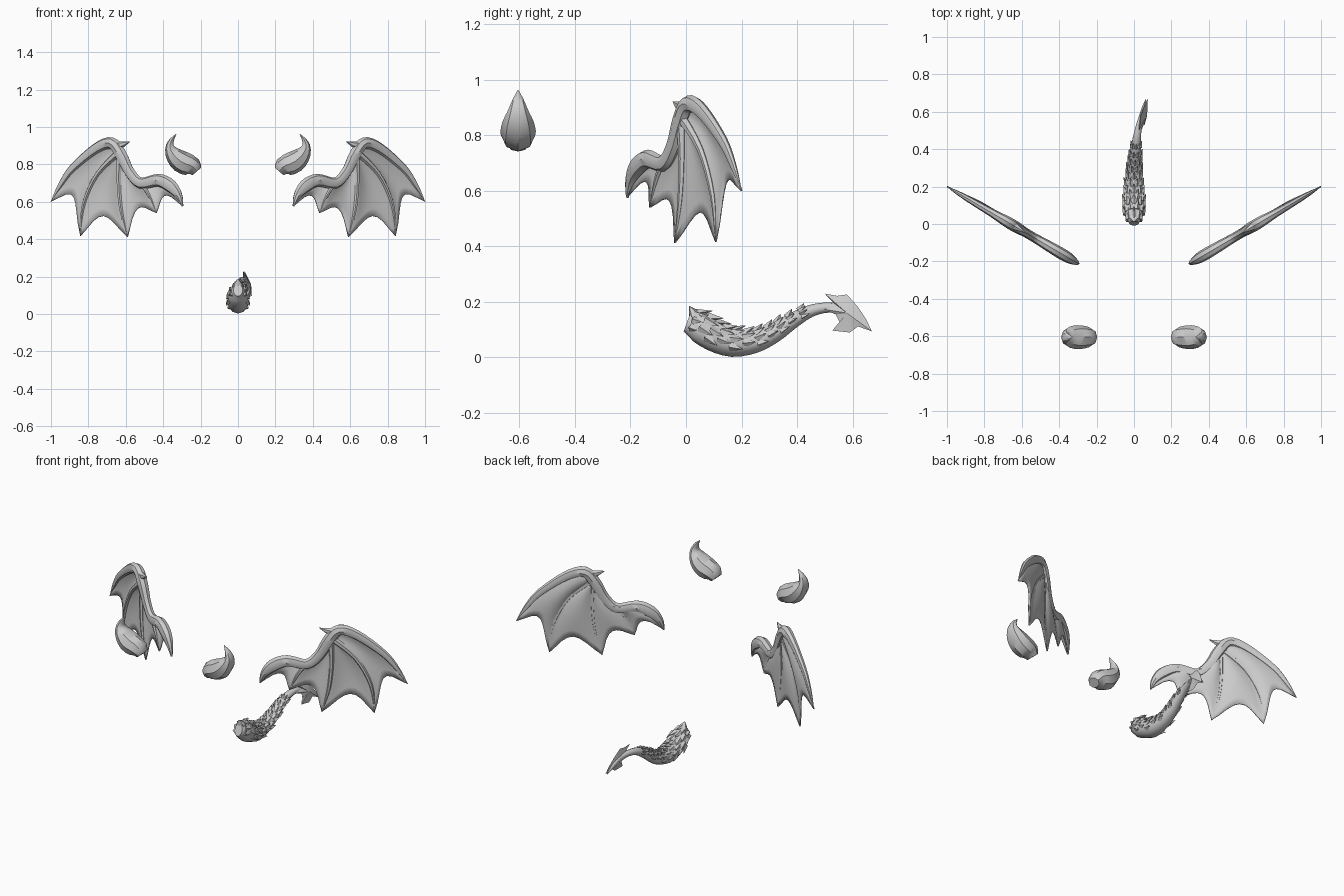
import bpy, bmesh, math
from mathutils import Vector

if "Cube" in bpy.data.objects:
    bpy.data.objects.remove(bpy.data.objects["Cube"])

grey = bpy.data.materials.new("plain_grey")
grey.diffuse_color = (0.6, 0.6, 0.6, 1)
grey.use_nodes = True
grey.node_tree.nodes["Principled BSDF"].inputs["Base Color"].default_value = grey.diffuse_color


def finish(name, bm, mirror=False, angle=40, thickness=0):
    bmesh.ops.remove_doubles(bm, verts=bm.verts, dist=0.0004)
    bmesh.ops.recalc_face_normals(bm, faces=bm.faces)
    mesh = bpy.data.meshes.new(name)
    bm.to_mesh(mesh)
    bm.free()
    mesh.materials.append(grey)
    mesh.shade_smooth()
    mesh.set_sharp_from_angle(angle=math.radians(angle))
    ob = bpy.data.objects.new(name, mesh)
    bpy.context.collection.objects.link(ob)
    if thickness:
        mod = ob.modifiers.new("thickness", 'SOLIDIFY')
        mod.thickness, mod.offset = thickness, 0
    if mirror:
        ob.modifiers.new("mirror", 'MIRROR').use_mirror_merge = False
    return ob


def spline(pts, t):
    """Catmull-Rom point at t in 0..1 through tuples of any length."""
    f = min(max(t, 0), 1) * (len(pts) - 1)
    i = min(int(f), len(pts) - 2)
    u = f - i
    a, b, c, d = (pts[min(max(j, 0), len(pts) - 1)] for j in range(i - 1, i + 3))
    return [q + .5 * u * (r - p + u * (2 * p - 5 * q + 4 * r - s + u * (3 * (q - r) + s - p)))
            for p, q, r, s in zip(a, b, c, d)]


def frame(pts, t, side):
    """Centre, tangent, in-plane normal and the two radii on a path."""
    v = spline(pts, t)
    tan = (Vector(spline(pts, t + .01)[:3]) - Vector(spline(pts, t - .01)[:3])).normalized()
    return Vector(v[:3]), tan, side.cross(tan).normalized(), max(v[3], .001), max(v[4], .001)


def loft(name, pts, side, steps, n=8, mirror=False, angle=40):
    """Closed tapered tube; sections are x, y, z, in-plane radius, side radius."""
    bm = bmesh.new()
    rings = []
    for k in range(steps + 1):
        c, _, nor, a, b = frame(pts, k / steps, side)
        rings.append([bm.verts.new(c + nor * a * math.cos(w) + side * b * math.sin(w))
                      for w in (2 * math.pi * j / n for j in range(n))])
    for r, s in zip(rings, rings[1:]):
        for j in range(n):
            bm.faces.new((r[j], r[(j + 1) % n], s[(j + 1) % n], s[j]))
    bm.faces.new(rings[0])
    bm.faces.new(rings[-1])
    return finish(name, bm, mirror, angle)


# Wings: laid out in a slanted upright plane
WING_N = Vector((.505, -.863, 0))


def on_wing(x, z, off=0):
    return Vector((x, -.21 + (x - .3) * .586, z)) + WING_N * off


def wing_path(rows, off=0):
    return [(*on_wing(x, z, off), a, b) for x, z, a, b in rows]


arm = [(.297, .577, .005, .005), (.318, .635, .022, .02), (.36, .685, .036, .03),
       (.425, .715, .034, .03), (.52, .70, .03, .025), (.58, .76, .03, .025),
       (.625, .85, .034, .03), (.675, .913, .032, .03), (.76, .885, .028, .022),
       (.885, .78, .021, .016), (.95, .69, .014, .01), (1.0, .6, .001, .001)]
loft("wing_arm", wing_path(arm), WING_N, 44, 8, True)

# Finger bones, from the wrist to the trailing tips
wrist = (.63, .87)
fingers = [
    [wrist, (.675, .915), (.76, .885), (.885, .78), (.95, .69), (1.0, .6)],
    [wrist, (.75, .75), (.825, .585), (.842, .417)],
    [wrist, (.637, .72), (.625, .56), (.59, .412)],
    [wrist, (.575, .765), (.49, .66), (.436, .54)],
    [wrist, (.58, .76), (.52, .70), (.425, .715), (.35, .67), (.297, .577)],
]
for i, f in enumerate(fingers[1:4]):
    radii = (.02, .013, .01, .001)
    loft("wing_finger_%d" % (i + 1),
         wing_path([(*p, r, r) for p, r in zip(f, radii)], .002), WING_N, 12, 6, True)

# Membrane panels, scalloped and billowing between the fingers
bm = bmesh.new()
NS, NT = 10, 8
for f, g, dip in zip(fingers, fingers[1:], (.25, .24, .23, .18)):
    grid = []
    for i in range(NS + 1):
        row = []
        for j in range(NT + 1):
            s, t = i / NS, j / NT
            q = s * (1 - dip * 4 * t * (1 - t))
            a, b = spline(f, q), spline(g, q)
            x, z = (p + (r - p) * t for p, r in zip(a, b))
            row.append(bm.verts.new(on_wing(x, z, -.02 * math.sin(math.pi * t) * math.sin(math.pi * s * .8))))
        grid.append(row)
    for i in range(NS):
        for j in range(NT):
            bm.faces.new((grid[i][j], grid[i][j + 1], grid[i + 1][j + 1], grid[i + 1][j]))
finish("wing_membrane", bm, True, 50, .007)

# Wrist claw
loft("wing_claw", wing_path([(.66, .9, .026, .024), (.62, .905, .018, .016), (.578, .922, .001, .001)]),
     WING_N, 5, 6, True)

# Horns
horn = [(.22, .762, .03, .036), (.246, .79, .053, .056), (.30, .812, .06, .064),
        (.343, .85, .046, .056), (.364, .892, .025, .036), (.354, .93, .012, .02),
        (.329, .963, .001, .002)]
loft("horn", [(x, -.605, z, a, b) for x, z, a, b in horn], Vector((0, 1, 0)), 14, 8, True)

# Tail body
X = Vector((1, 0, 0))
tail = [(0, .004, .128, .036, .025), (0, .05, .11, .056, .05), (0, .10, .076, .054, .055),
        (0, .17, .053, .051, .051), (0, .25, .058, .041, .043), (.003, .32, .09, .035, .037),
        (.008, .38, .13, .029, .031), (.014, .45, .168, .022, .024), (.025, .52, .18, .018, .018),
        (.042, .58, .165, .02, .015), (.055, .63, .13, .012, .01), (.064, .668, .096, .001, .001)]
loft("tail", tail, X, 33, 10)

# Overlapping tail scales, pointing to the tip
bm = bmesh.new()
ROWS = 11
for row in range(ROWS):
    t = .05 + .055 * row
    size = 1 - .055 * row
    c, tan, nor, a, b = frame(tail, t, X)
    if nor.z < 0:
        nor = -nor
    for k in range(-3, 4):
        w = (k + .5 * (row % 2)) * math.radians(36)
        if abs(w) > 2:
            continue

        def at(dw, push, along):
            return (c + nor * (a + push) * math.cos(w + dw)
                    + X * (b + push) * math.sin(w + dw) + tan * along)
        lift = (.022 if abs(w) < .4 else .012) * size
        pts = [at(-.42, -.003, -.005), at(.42, -.003, -.005), at(0, .007, -.012),
               at(0, lift, .05 * size), at(0, -.006, .018)]
        l, r, top, tip, under = [bm.verts.new(p) for p in pts]
        for face in ((l, top, tip), (top, r, tip), (l, tip, under), (r, under, tip),
                     (l, under, r), (l, r, top)):
            bm.faces.new(face)
finish("tail_scales", bm, False, 30)

# Crest at the tail root
loft("tail_crest", [(0, .05, .13, .032, .042), (0, .03, .155, .022, .03), (0, .012, .185, .001, .002)], X, 4, 6)

# Barbed tail fin: thin rim around a thicker middle
rim = [(.49, .175), (.53, .198), (.5, .23), (.545, .222), (.58, .227), (.62, .182), (.648, .14),
       (.67, .094), (.62, .112), (.59, .09), (.527, .097), (.555, .125), (.54, .155)]
bm = bmesh.new()


def fin_point(y, z, off=0):
    return bm.verts.new((.05 + (.16 - z) * .2 + (y - .58) * .12 + off, y, z))


edge = [fin_point(*p) for p in rim]
for off in (-.02, .02):
    mid = fin_point(.58, .16, off)
    for p, q in zip(edge, edge[1:] + edge[:1]):
        bm.faces.new((p, q, mid))
finish("tail_fin", bm, False, 30)
